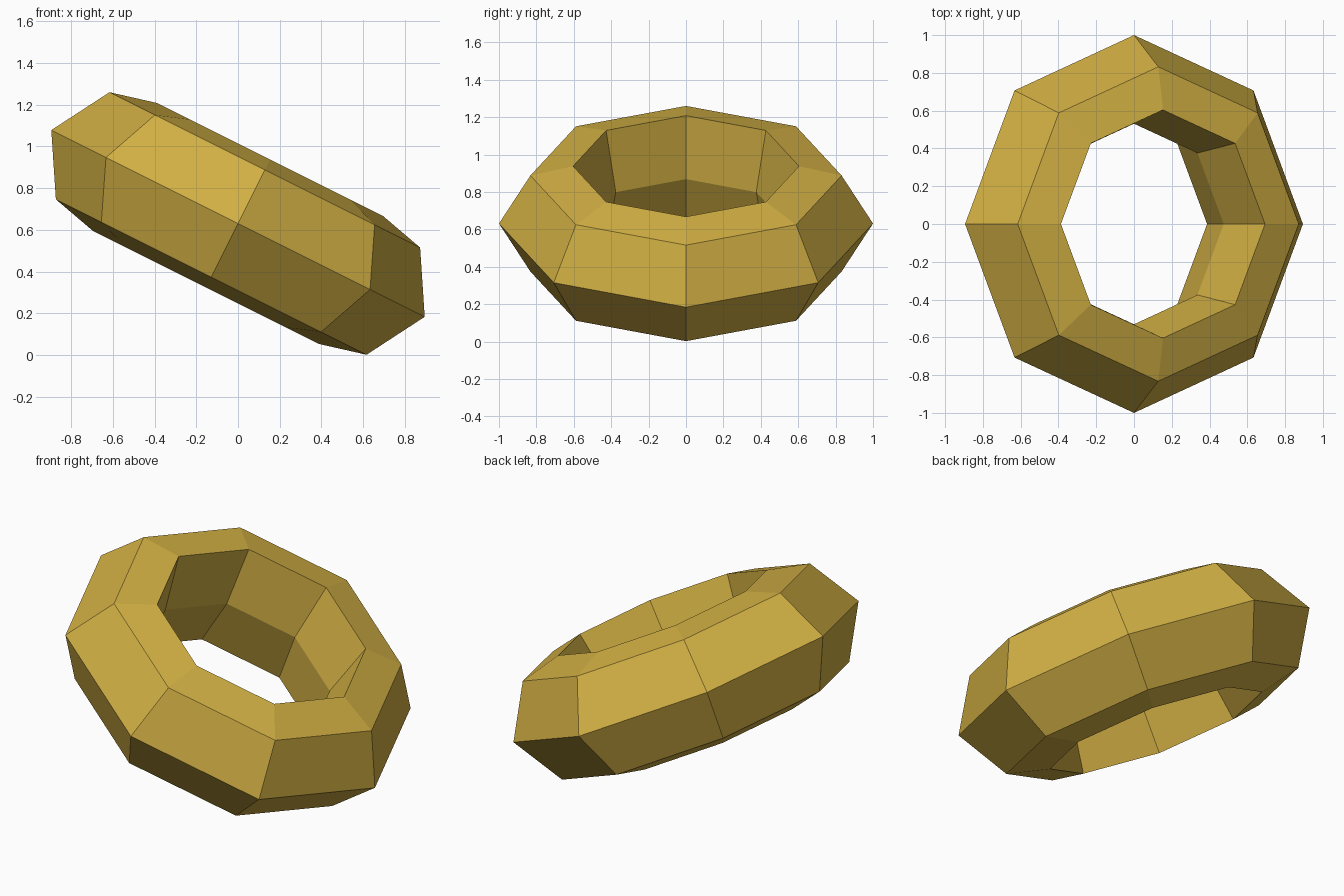
import bpy, bmesh, math
from mathutils import Matrix, Vector

cube = bpy.data.objects.get("Cube")
if cube:
    bpy.data.objects.remove(cube, do_unlink=True)

SIDES = 8
TILT = math.atan(0.5)
CENTRE = Vector((0, 0, 0.631))

# Gold material
gold = bpy.data.materials.new("gold")
gold.use_nodes = True
colour = (0.64, 0.43, 0.057, 1)
gold.diffuse_color = colour
gold.node_tree.nodes["Principled BSDF"].inputs["Base Color"].default_value = colour

# Six-sided cross-section as (radius, height along the ring axis)
section = [(1, 0), (0.832, 0.287), (0.604, 0.343),
           (0.531, 0), (0.604, -0.343), (0.832, -0.287)]

# Sweep the section around the axis in flat segments
bm = bmesh.new()
rings = []
for i in range(SIDES):
    a = math.tau * i / SIDES
    rings.append([bm.verts.new((r * math.cos(a), r * math.sin(a), h))
                  for r, h in section])
n = len(section)
for i in range(SIDES):
    here, after = rings[i], rings[(i + 1) % SIDES]
    for j in range(n):
        k = (j + 1) % n
        bm.faces.new((here[j], after[j], after[k], here[k]))
bmesh.ops.recalc_face_normals(bm, faces=bm.faces)

# Lean the ring down towards +x and stand it on the ground
bm.transform(Matrix.Translation(CENTRE) @ Matrix.Rotation(TILT, 4, 'Y'))

mesh = bpy.data.meshes.new("ring")
bm.to_mesh(mesh)
bm.free()
mesh.materials.append(gold)
ring = bpy.data.objects.new("ring", mesh)
bpy.context.collection.objects.link(ring)
